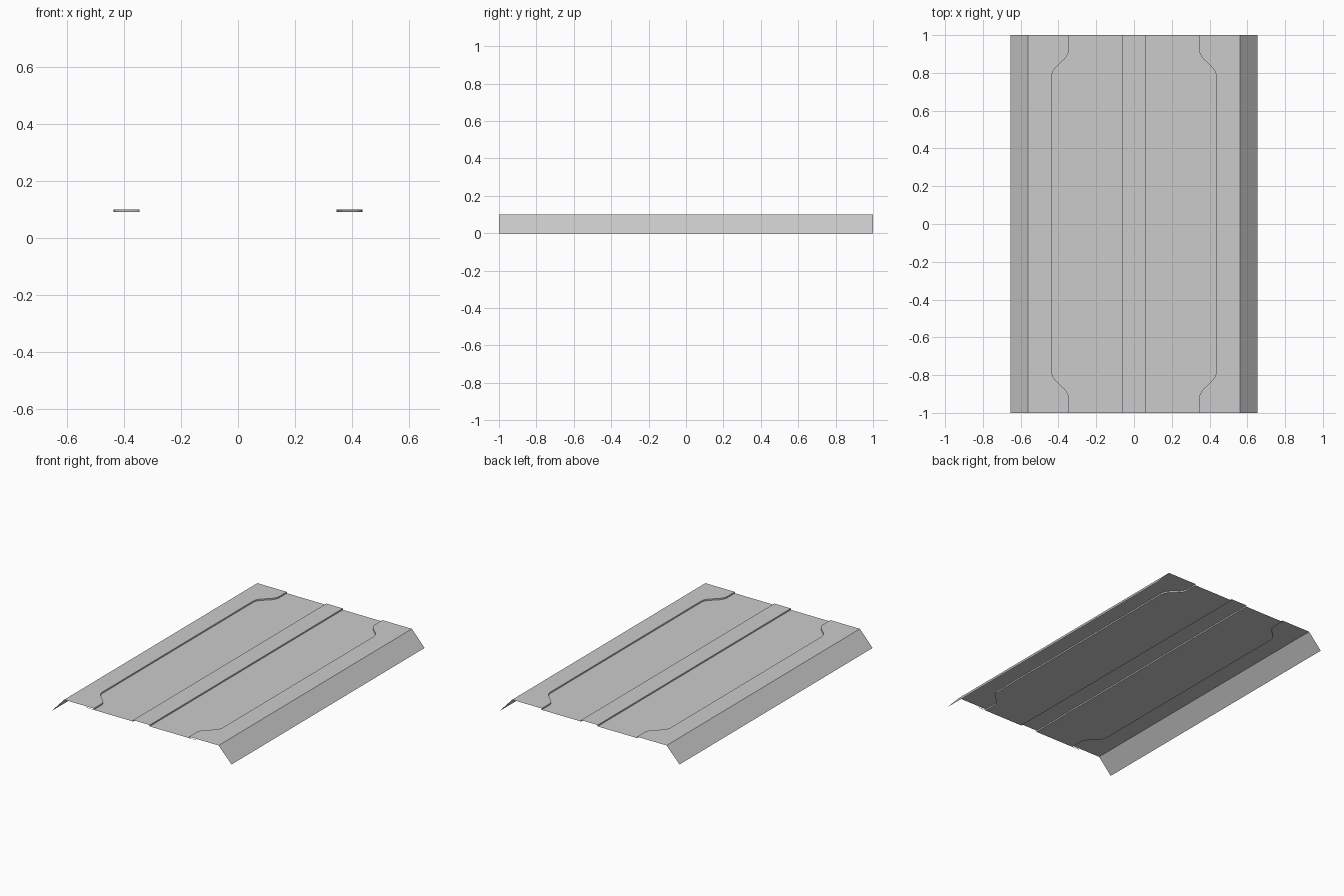
import bpy, bmesh

if "Cube" in bpy.data.objects:
    bpy.data.objects.remove(bpy.data.objects["Cube"])

TOP, LOW = 0.10, 0.091        # raised and recessed sheet levels
RIB, FOLD, EDGE = 0.06, 0.56, 0.653
NARROW, WIDE = 0.346, 0.436   # half width of the recess at the ends / middle


def make_object(name, bm):
    mesh = bpy.data.meshes.new(name)
    bm.to_mesh(mesh)
    bm.free()
    obj = bpy.data.objects.new(name, mesh)
    bpy.context.collection.objects.link(obj)
    return obj


# S-shaped recess edge: (y, half width) from the middle towards the end
curve = [(0.78, WIDE), (0.795, 0.434), (0.81, 0.428), (0.825, 0.418),
         (0.875, 0.366), (0.89, 0.355), (0.905, 0.348), (0.92, NARROW),
         (1.0, NARROW)]
stations = [(-y, w) for y, w in reversed(curve)] + curve


def section(w):
    half = [(RIB, TOP), (RIB, LOW), (w, LOW), (w, TOP), (FOLD, TOP), (EDGE, 0)]
    return [(-x, z) for x, z in reversed(half)] + half


# Folded sheet: loft the stepped cross-section along y
bm = bmesh.new()
rows = [[bm.verts.new((x, y, z)) for x, z in section(w)] for y, w in stations]
for a, b in zip(rows, rows[1:]):
    for j in range(len(a) - 1):
        bm.faces.new((a[j], a[j + 1], b[j + 1], b[j]))
bmesh.ops.dissolve_limit(bm, angle_limit=0.002, verts=bm.verts[:], edges=bm.edges[:])
make_object("folded_panel", bm)

# Small lips of the recess running under the raised sheet at the front
bm = bmesh.new()
for s in (-1, 1):
    x0, x1 = sorted((s * NARROW, s * 0.40))
    bm.faces.new([bm.verts.new((x, y, LOW)) for x, y in
                  ((x0, -1), (x1, -1), (x1, -0.996), (x0, -0.996))])
make_object("front_lips", bm)
